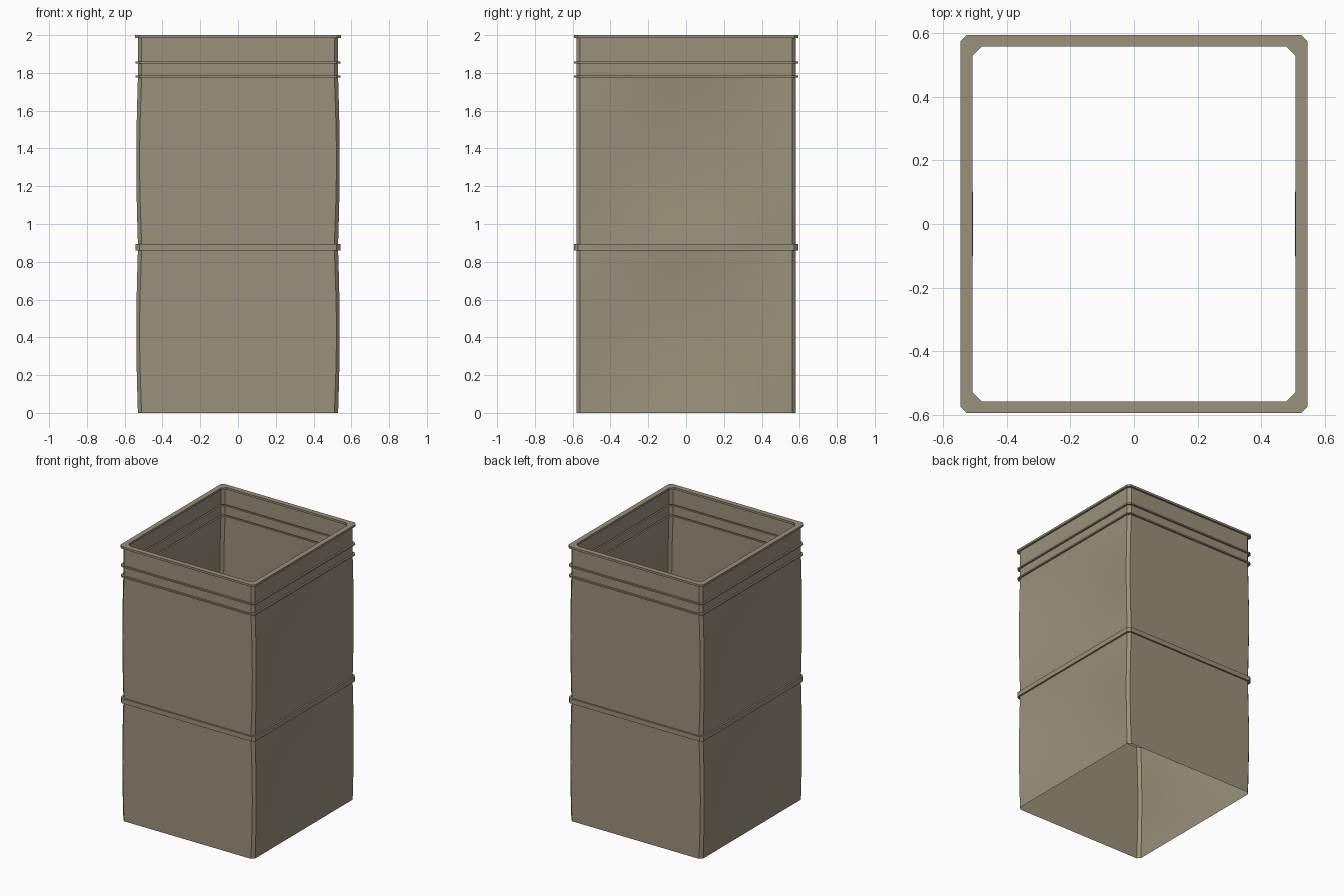
import bpy, bmesh, math

if "Cube" in bpy.data.objects:
    bpy.data.objects.remove(bpy.data.objects["Cube"])

olive = bpy.data.materials.new("drab olive")
olive.diffuse_color = (0.33, 0.285, 0.2, 1)
olive.use_nodes = True
olive.node_tree.nodes["Principled BSDF"].inputs["Base Color"].default_value = olive.diffuse_color

HX, HY, CUT = 0.53, 0.58, 0.02   # wall half sizes and corner chamfer
SEG = 10                         # divisions along each dented side wall


def ring(bm, z, off, dent=0.0, cut=CUT):
    """One chamfered rectangular loop; dent bends the x walls (corners out, middle in)."""
    hx, hy = HX + off, HY + off

    def bend(y):
        return dent * (0.011 - 0.036 * (1 - (y / hy) ** 2))

    pts = []
    for s in (1, -1):
        for i in range(SEG + 1):
            y = s * (hy - cut) * (2 * i / SEG - 1)
            pts.append((s * (hx + bend(y)), y))
        pts.append((s * (hx - cut + bend(hy)), s * hy))
    # the second chamfer point of each end wall
    out = []
    n = SEG + 2
    for k, s in enumerate((1, -1)):
        half = pts[k * n:(k + 1) * n]
        out.append((s * (hx - cut + bend(hy)), -s * hy))
        out += half
    return [bm.verts.new((x, y, z)) for x, y in out]


# wall profile: height, outward offset, dent amount
profile = [(0.86 * i / 10, 0, math.sin(math.pi * i / 10)) for i in range(11)]
profile += [(0.86, 0.012, 0), (0.895, 0.012, 0)]                    # middle band
profile += [(0.895 + 0.88 * i / 10, 0, math.sin(math.pi * i / 10)) for i in range(11)]
profile += [(1.775, 0.012, 0), (1.785, 0.012, 0), (1.785, 0, 0)]    # lower ridge
profile += [(1.85, 0, 0), (1.85, 0.012, 0), (1.86, 0.012, 0), (1.86, 0, 0)]  # upper ridge
profile += [(1.985, 0, 0), (1.985, 0.014, 0), (2.0, 0.014, 0)]      # rim

bm = bmesh.new()
rings = [ring(bm, *p) for p in profile]
rings.append(ring(bm, 2.0, -0.023, 0, 0.028))                       # inner lip
rings.append(ring(bm, 1.985, -0.023, 0, 0.028))
for a, b in zip(rings, rings[1:]):
    n = len(a)
    for i in range(n):
        j = (i + 1) % n
        bm.faces.new((a[i], a[j], b[j], b[i]))
bmesh.ops.remove_doubles(bm, verts=bm.verts, dist=1e-5)

me = bpy.data.meshes.new("square_duct")
bm.to_mesh(me)
bm.free()
duct = bpy.data.objects.new("square_duct", me)
bpy.context.collection.objects.link(duct)
me.materials.append(olive)

# smooth the dented walls, keep chamfers and bands crisp
bpy.context.view_layer.objects.active = duct
duct.select_set(True)
bpy.ops.object.shade_smooth_by_angle(angle=math.radians(25))
